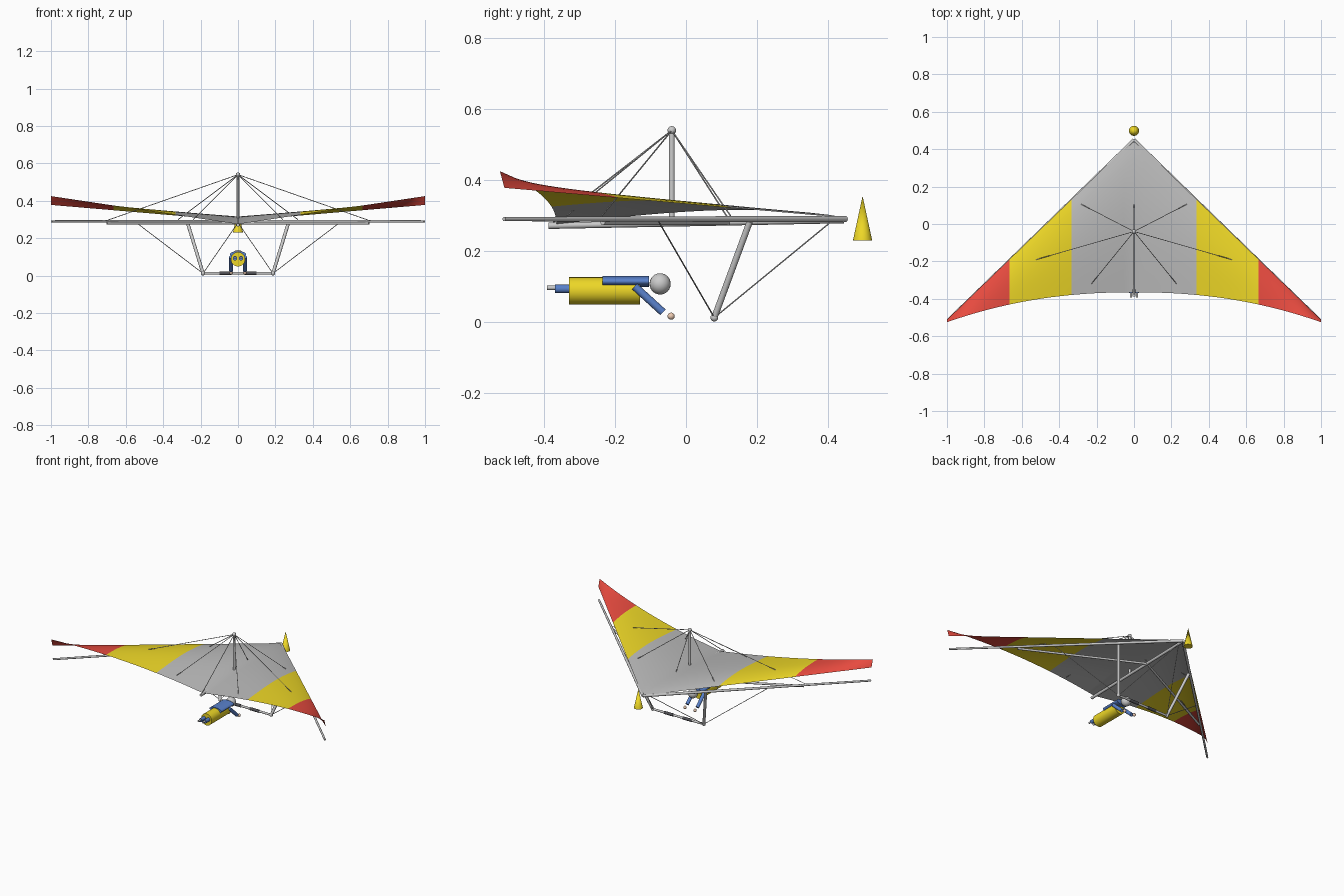
import bpy, bmesh, math
from mathutils import Vector, Matrix

if "Cube" in bpy.data.objects:
    bpy.data.objects.remove(bpy.data.objects["Cube"])


def material(name, rgb):
    m = bpy.data.materials.new(name)
    m.diffuse_color = (*rgb, 1)
    m.use_nodes = True
    m.node_tree.nodes["Principled BSDF"].inputs["Base Color"].default_value = m.diffuse_color
    return m


YELLOW = material("yellow", (0.85, 0.68, 0.02))
RED = material("red", (0.8, 0.07, 0.05))
BLUE = material("blue", (0.1, 0.22, 0.6))
SKIN = material("skin", (0.85, 0.6, 0.45))
GREY = material("grey", (0.5, 0.5, 0.5))
DARK = material("dark", (0.08, 0.08, 0.09))


def finish(name, bm, mats=()):
    me = bpy.data.meshes.new(name)
    bm.to_mesh(me)
    bm.free()
    ob = bpy.data.objects.new(name, me)
    bpy.context.collection.objects.link(ob)
    for m in mats:
        me.materials.append(m)
    bpy.ops.object.select_all(action='DESELECT')
    ob.select_set(True)
    bpy.context.view_layer.objects.active = ob
    bpy.ops.object.shade_smooth_by_angle(angle=math.radians(40))
    return ob


def tube(name, a, b, r, mat=None, r2=None, sides=16):
    a, b = Vector(a), Vector(b)
    d = b - a
    mx = Matrix.Translation((a + b) / 2) @ d.to_track_quat('Z', 'Y').to_matrix().to_4x4()
    bm = bmesh.new()
    bmesh.ops.create_cone(bm, cap_ends=True, segments=sides, radius1=r,
                          radius2=r if r2 is None else r2, depth=d.length, matrix=mx)
    return finish(name, bm, [mat] if mat else [])


def ball(name, c, r, mat=None):
    bm = bmesh.new()
    bmesh.ops.create_uvsphere(bm, u_segments=20, v_segments=12, radius=r,
                              matrix=Matrix.Translation(c))
    return finish(name, bm, [mat] if mat else [])


def both(fn, name, *pts, **kw):
    # left and right copies of a part
    for side, s in (("right", 1), ("left", -1)):
        fn(f"{side}_{name}", *[(p[0] * s, p[1], p[2]) for p in pts], **kw)


# sail: twisted, cambered single surface with coloured panels
def sail_point(x, t):
    u = abs(x)
    le = Vector((x, 0.455 - 0.967 * u, 0.293 + 0.085 * u))
    te = Vector((x, -0.365 - 0.16 * u ** 2.2, 0.275 + 0.15 * u))
    p = le.lerp(te, t)
    p.z += 0.03 * (1 - u) * math.sin(math.pi * t ** 0.8)
    return p


N, M = 18, 16
bm = bmesh.new()
rows = [[bm.verts.new(sail_point(i / N, j / M)) for j in range(M + 1)]
        for i in range(-N, N + 1)]
for i in range(2 * N):
    for j in range(M):
        f = bm.faces.new((rows[i][j], rows[i][j + 1], rows[i + 1][j + 1], rows[i + 1][j]))
        f.material_index = int(abs(i + 0.5 - N) // (N / 3))
finish("sail", bm, [GREY, YELLOW, RED])

# frame tubes
both(tube, "leading_edge_tube", (0, 0.45, 0.29), (0.996, -0.513, 0.29), r=0.009, r2=0.006)
both(tube, "crossbar", (0, 0.12, 0.28), (0.7, -0.235, 0.28), r=0.007)
tube("keel", (0, 0.445, 0.287), (0, -0.388, 0.271), 0.009)
tube("kingpost", (0, -0.04, 0.275), (0, -0.04, 0.54), 0.008)
ball("kingpost_cap", (0, -0.04, 0.54), 0.012)

# control frame
both(tube, "downtube", (0.27, 0.18, 0.283), (0.187, 0.08, 0.012), r=0.009)
tube("base_bar", (-0.187, 0.08, 0.012), (0.187, 0.08, 0.012), 0.007)
both(tube, "bar_grip", (0.035, 0.08, 0.012), (0.1, 0.08, 0.012), r=0.0095, mat=DARK)
both(ball, "bar_corner", (0.187, 0.08, 0.012), r=0.011)

# rigging wires
TOP = (0, -0.04, 0.54)
for k, end in enumerate([(0.715, -0.245, 0.29), (0.32, 0.125, 0.3), (0.24, -0.335, 0.3)]):
    both(tube, f"upper_wire_{k + 1}", TOP, end, r=0.002, sides=6)
tube("tail_wire", TOP, (0, -0.375, 0.28), 0.002, sides=6)
tube("upper_nose_wire", TOP, (0, 0.12, 0.29), 0.002, sides=6)
for k, end in enumerate([(0, 0.41, 0.283), (0.55, -0.08, 0.288)]):
    both(tube, f"lower_wire_{k + 1}", (0.187, 0.08, 0.012), end, r=0.002, sides=6)

# nose cone
tube("nose_cone", (0, 0.498, 0.23), (0, 0.498, 0.355), 0.027, YELLOW, r2=0.0, sides=24)

# pilot lying in a harness
tube("harness", (0, -0.33, 0.0875), (0, -0.13, 0.0875), 0.0385, YELLOW, sides=24)
torso = tube("torso", (0, -0.235, 0), (0, -0.105, 0), 1, BLUE, sides=24)
torso.data.transform(Matrix.Translation((0, 0, 0.114)) @ Matrix.Diagonal((0.044, 1, 0.016, 1)))
ball("helmet", (0, -0.073, 0.107), 0.03)
both(tube, "arm", (0.037, -0.145, 0.1), (0.037, -0.065, 0.027), r=0.011, mat=BLUE)
both(ball, "hand", (0.037, -0.042, 0.016), r=0.01, mat=SKIN)
both(tube, "leg", (0.016, -0.37, 0.093), (0.016, -0.32, 0.093), r=0.012, mat=BLUE)
both(tube, "foot", (0.016, -0.392, 0.096), (0.016, -0.365, 0.096), r=0.006)
